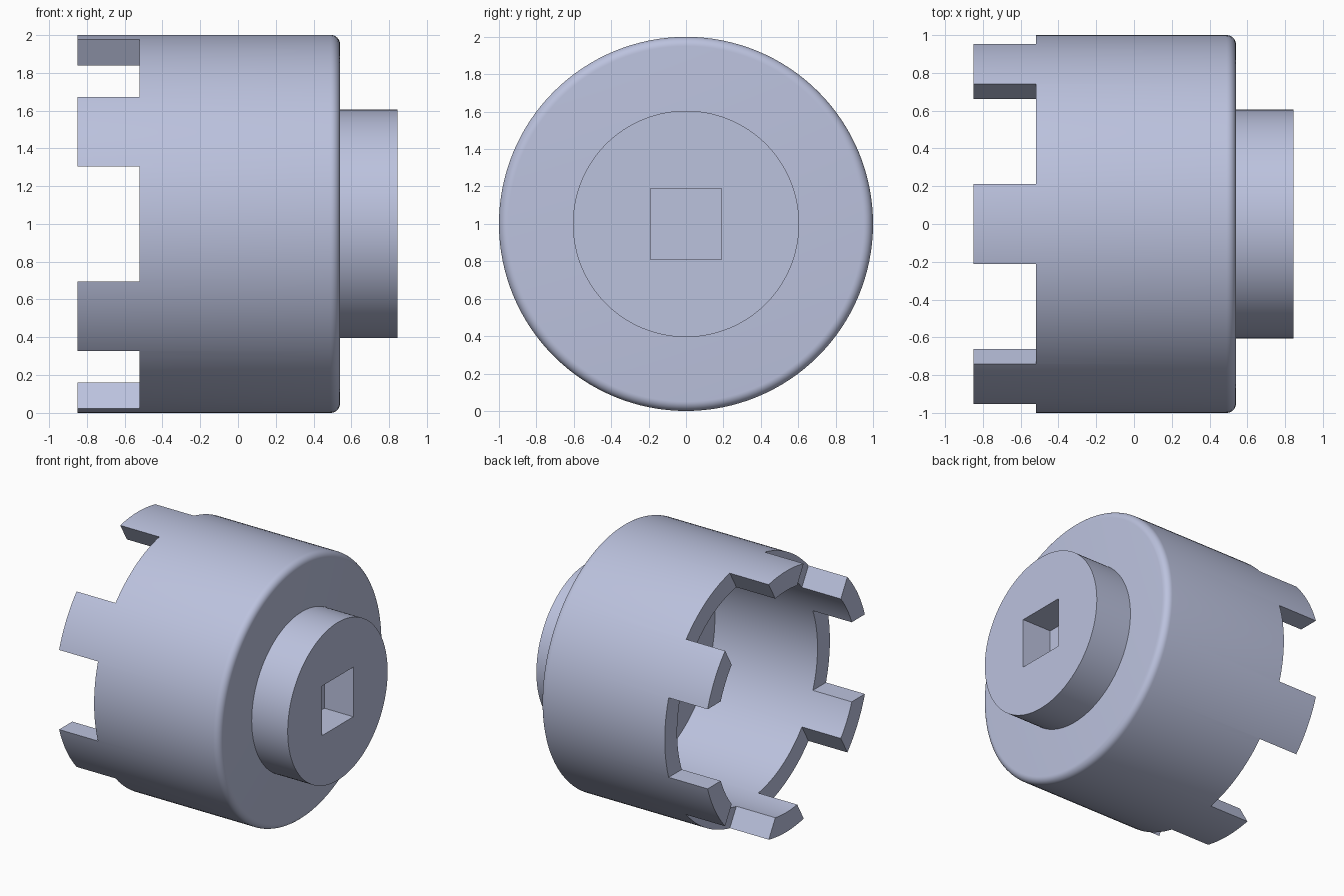
import bpy, bmesh, math
from mathutils import Matrix, Vector

cube = bpy.data.objects.get("Cube")
if cube:
    bpy.data.objects.remove(cube, do_unlink=True)

AXIS_Z = 1.0          # height of the turning axis, which runs along x
SEGMENTS = 128

steel = bpy.data.materials.new("pale_blue_steel")
steel.use_nodes = True
COLOUR = (0.50, 0.54, 0.73, 1)
steel.diffuse_color = COLOUR
steel.node_tree.nodes["Principled BSDF"].inputs["Base Color"].default_value = COLOUR


def make_object(name, bm):
    mesh = bpy.data.meshes.new(name)
    bm.to_mesh(mesh)
    bm.free()
    mesh.materials.append(steel)
    obj = bpy.data.objects.new(name, mesh)
    bpy.context.collection.objects.link(obj)
    return obj


def lathe(name, profile):
    """Turn a list of (x, radius) points around the x axis."""
    bm = bmesh.new()
    verts = [bm.verts.new((x, 0, AXIS_Z + r)) for x, r in profile]
    edges = [bm.edges.new(pair) for pair in zip(verts, verts[1:])]
    bmesh.ops.spin(bm, geom=verts + edges, cent=(0, 0, AXIS_Z), axis=(1, 0, 0),
                   angle=math.tau, steps=SEGMENTS)
    bmesh.ops.remove_doubles(bm, verts=bm.verts, dist=1e-4)
    bmesh.ops.recalc_face_normals(bm, faces=bm.faces)
    return make_object(name, bm)


def box_cutter(name, x0, x1, width, height, turn=0.0):
    """Box on the axis from x0 to x1, turned around the axis."""
    bm = bmesh.new()
    matrix = (Matrix.Translation(Vector(((x0 + x1) / 2, 0, AXIS_Z)))
              @ Matrix.Rotation(turn, 4, 'X')
              @ Matrix.Diagonal((x1 - x0, width, height, 1)))
    bmesh.ops.create_cube(bm, size=1, matrix=matrix)
    obj = make_object(name, bm)
    obj.hide_render = True
    return obj


def activate(obj):
    bpy.ops.object.select_all(action='DESELECT')
    obj.select_set(True)
    bpy.context.view_layer.objects.active = obj


def cut(target, cutter):
    activate(target)
    mod = target.modifiers.new("cut", 'BOOLEAN')
    mod.operation = 'DIFFERENCE'
    mod.solver = 'EXACT'
    mod.object = cutter
    bpy.ops.object.modifier_apply(modifier=mod.name)
    bpy.data.objects.remove(cutter, do_unlink=True)


# Hollow cup with a rounded closed end
FILLET = 0.05
rounded = [(0.49 + FILLET * math.sin(a), 0.95 + FILLET * math.cos(a))
           for a in (math.pi / 2 * i / 8 for i in range(9))]
socket_body = lathe("socket_body",
                    [(0.35, 0), (0.35, 0.85), (-0.85, 0.85), (-0.85, 1)]
                    + rounded + [(0.54, 0)])

# Three cuts straight across the open end leave six teeth
for i in range(3):
    cut(socket_body, box_cutter("slot_cutter", -1, -0.52, 3, 0.61,
                                i * math.pi / 3))

# Drive boss with a blind square hole
drive_boss = lathe("drive_boss", [(0.5, 0), (0.5, 0.605), (0.845, 0.605), (0.845, 0)])
cut(drive_boss, box_cutter("square_cutter", 0.6, 1, 0.38, 0.38))

for part in (socket_body, drive_boss):
    activate(part)
    bpy.ops.object.shade_smooth_by_angle(angle=math.radians(30))
